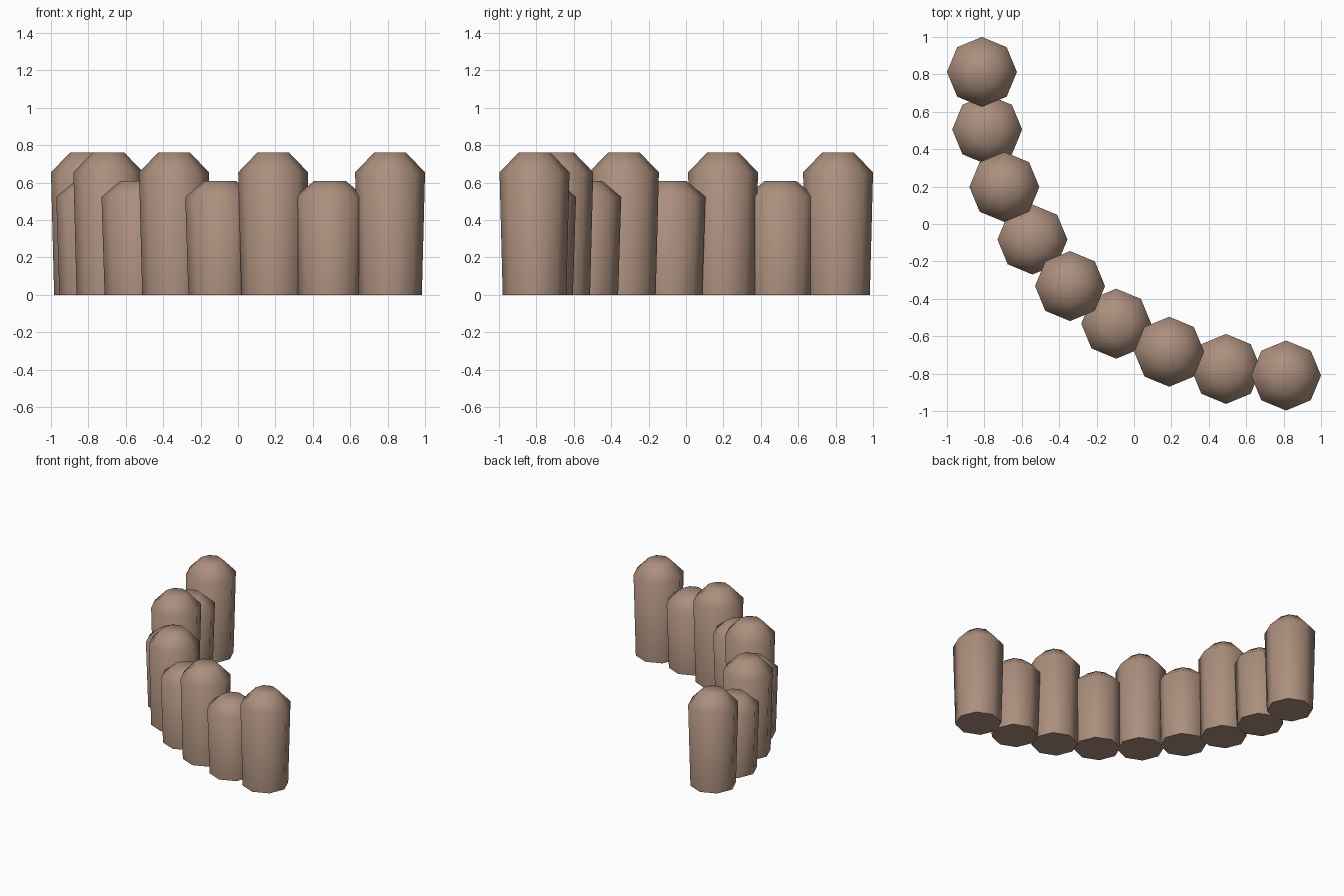
import bpy, bmesh
from math import cos, sin, pi, radians

if "Cube" in bpy.data.objects:
    bpy.data.objects.remove(bpy.data.objects["Cube"], do_unlink=True)

SIDES = 8
wood = bpy.data.materials.new("brown_wood")
wood.use_nodes = True
colour = (0.41, 0.275, 0.205, 1)
wood.diffuse_color = colour
wood.node_tree.nodes["Principled BSDF"].inputs["Base Color"].default_value = colour

# Post profile: foot, shoulder, flat tip (radius, height)
PROFILE = [(0.17, 0), (0.187, 0.655), (0.086, 0.76)]


def make_post(name, x, y, stretch):
    bm = bmesh.new()
    rings = []
    for r, z in PROFILE:
        rings.append([bm.verts.new((r * cos(2 * pi * i / SIDES),
                                    r * sin(2 * pi * i / SIDES), z * stretch))
                      for i in range(SIDES)])
    for low, high in zip(rings, rings[1:]):
        for i in range(SIDES):
            j = (i + 1) % SIDES
            bm.faces.new((low[i], low[j], high[j], high[i]))
    bm.faces.new(rings[0][::-1])
    bm.faces.new(rings[-1])
    mesh = bpy.data.meshes.new(name)
    bm.to_mesh(mesh)
    bm.free()
    mesh.materials.append(wood)
    post = bpy.data.objects.new(name, mesh)
    post.location = (x, y, 0)
    bpy.context.collection.objects.link(post)
    # Smooth body and cap, sharp foot
    bpy.ops.object.select_all(action='DESELECT')
    post.select_set(True)
    bpy.context.view_layer.objects.active = post
    bpy.ops.object.shade_smooth_by_angle(angle=radians(60))


# Curved palisade of alternating tall and short posts
CENTRES = [(-0.813, 0.813), (-0.785, 0.505), (-0.693, 0.198),
           (-0.543, -0.083), (-0.342, -0.332), (-0.095, -0.533),
           (0.188, -0.683), (0.492, -0.775), (0.813, -0.81)]
for n, (x, y) in enumerate(CENTRES):
    kind, stretch = ("short", 0.8) if n % 2 else ("tall", 1.0)
    make_post(f"{kind}_post_{n + 1}", x, y, stretch)
